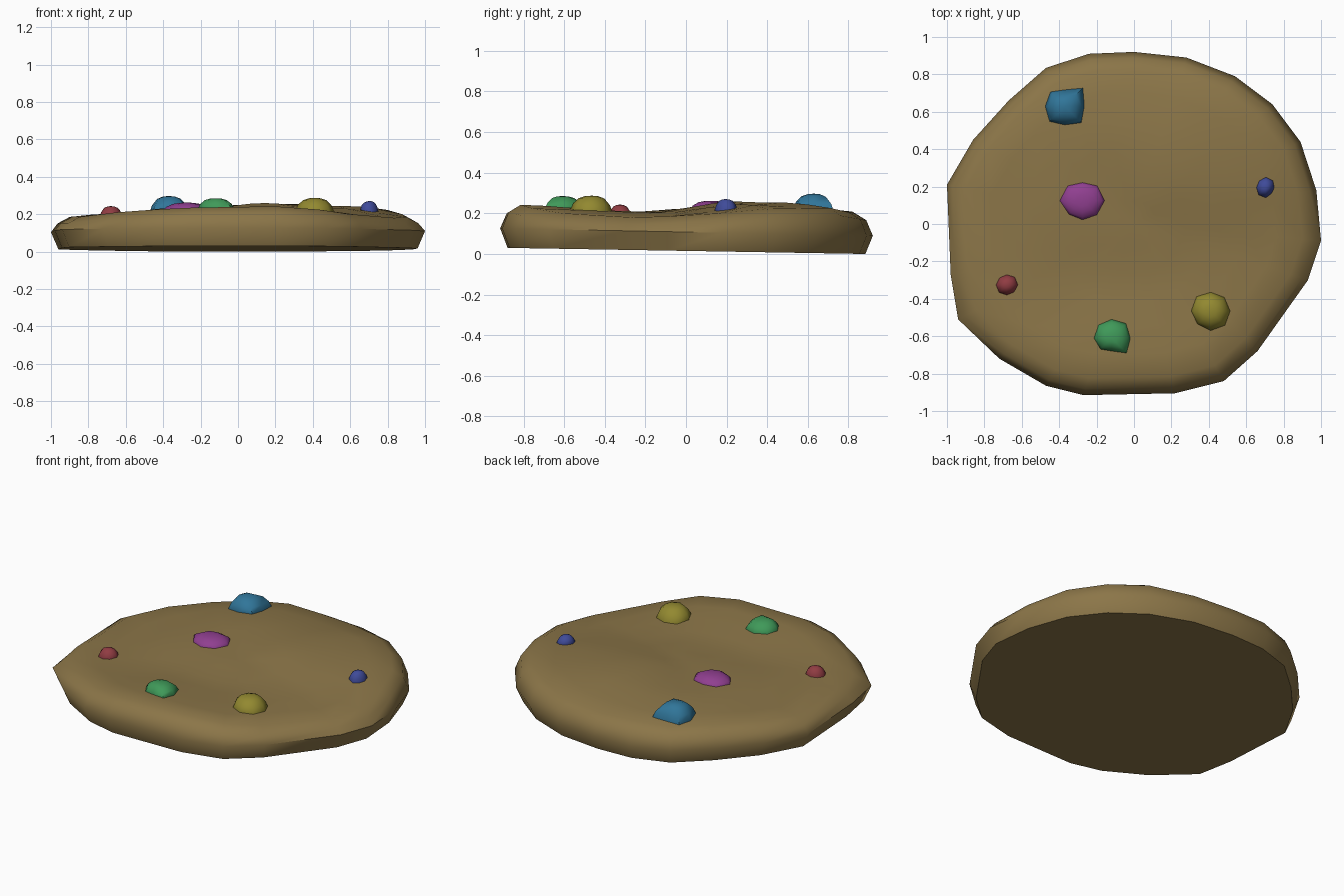
import bpy, bmesh
from math import sin, cos, pi
from mathutils import Vector

if "Cube" in bpy.data.objects:
    bpy.data.objects.remove(bpy.data.objects["Cube"])

# Irregular rim of the cookie seen from above
RIM = [(0, .92), (-.24, .91), (-.47, .835), (-.67, .66), (-.86, .45), (-1, .21), (-.98, -.27),
       (-.94, -.51), (-.72, -.72), (-.47, -.865), (-.27, -.915), (.22, -.905), (.48, -.84),
       (.66, -.68), (.93, -.30), (1, -.09), (.975, .18), (.89, .44), (.74, .64), (.54, .79), (.28, .89)]

# Sparse heights of the wavy top surface
HEIGHTS = [(-.9, .2, .185), (-.85, -.4, .185), (-.6, -.6, .21), (-.24, -.83, .235), (.1, -.82, .245),
           (.42, -.76, .225), (.6, -.6, .2), (.85, -.27, .18), (.9, -.05, .185), (.88, .2, .2),
           (.7, .55, .225), (.25, .8, .205), (0, .83, .2), (-.42, .75, .2), (-.65, .55, .2),
           (0, 0, .22), (.15, .25, .26), (.6, .3, .245), (-.3, .1, .225), (-.35, .5, .235),
           (.3, .5, .255), (.4, -.3, .2), (0, -.3, .2), (-.4, -.35, .2), (-.12, -.6, .235),
           (.4, -.5, .225), (0, .55, .25)]


def top_height(x, y):
    total = weight = 0
    for px, py, pz in HEIGHTS:
        w = 1 / ((x - px) ** 2 + (y - py) ** 2 + .004) ** 1.7
        total += w * pz
        weight += w
    return total / weight


def lofted(name, rings, tip, color, angle):
    """Skin closed rings from bottom to top and close with a tip point."""
    bm = bmesh.new()
    loops = [[bm.verts.new(p) for p in ring] for ring in rings]
    n = len(loops[0])
    bm.faces.new(loops[0][::-1])
    for a, b in zip(loops, loops[1:]):
        for i in range(n):
            j = (i + 1) % n
            bm.faces.new((a[i], a[j], b[j], b[i]))
    top = bm.verts.new(tip)
    for i in range(n):
        bm.faces.new((loops[-1][i], loops[-1][(i + 1) % n], top))
    bmesh.ops.recalc_face_normals(bm, faces=bm.faces[:])
    mesh = bpy.data.meshes.new(name)
    bm.to_mesh(mesh)
    bm.free()
    obj = bpy.data.objects.new(name, mesh)
    bpy.context.collection.objects.link(obj)
    mat = bpy.data.materials.new(name + "_color")
    mat.diffuse_color = (*color, 1)
    mat.use_nodes = True
    mat.node_tree.nodes["Principled BSDF"].inputs["Base Color"].default_value = mat.diffuse_color
    mesh.materials.append(mat)
    bpy.ops.object.select_all(action='DESELECT')
    obj.select_set(True)
    bpy.context.view_layer.objects.active = obj
    bpy.ops.object.shade_smooth_by_angle(angle=angle)
    return obj


# Cookie: flat underside, bulging side, wavy top
def rim_ring(scale, height):
    return [(x * scale, y * scale, height(x * scale, y * scale)) for x, y in RIM]


rings = [rim_ring(.96, lambda x, y: .015 - .017 * y),
         rim_ring(1, lambda x, y: .108 - .02 * y),
         rim_ring(.965, lambda x, y: top_height(x, y) - .035)]
rings += [rim_ring(s, top_height) for s in (.9, .76, .6, .44, .28, .13)]
lofted("cookie", rings, (0, 0, top_height(0, 0)), (.26, .18, .065), 1.0)

# Candy chips: name, centre, top height, colour, outline radii every 45 degrees
CHIPS = [
    ("cyan_chip", -.37, .63, .297, (.03, .18, .32), (.105, .14, .09, .11, .105, .115, .10, .125)),
    ("magenta_chip", -.275, .125, .262, (.28, .05, .28), (.12, .115, .10, .115, .125, .105, .105, .11)),
    ("green_chip", -.12, -.61, .285, (.05, .32, .10), (.10, .11, .10, .10, .095, .085, .07, .115)),
    ("yellow_chip", .41, -.465, .287, (.29, .25, .03), (.105, .105, .105, .11, .105, .10, .105, .11)),
    ("red_chip", -.68, -.325, .243, (.28, .045, .055), (.06, .06, .055, .055, .06, .06, .055, .055)),
    ("blue_chip", .705, .195, .27, (.05, .07, .32), (.047, .055, .055, .05, .05, .055, .055, .045)),
]
for name, cx, cy, top, color, radii in CHIPS:
    rings = []
    for scale, rise in ((.95, -.6), (1, 0), (.86, .45), (.6, .82), (.3, .97)):
        ring = []
        for i, r in enumerate(radii):
            a = i * pi / 4
            x, y = cx + r * scale * cos(a), cy + r * scale * sin(a)
            base = top_height(x, y) - .004
            ring.append((x, y, base + (top - base) * rise))
        rings.append(ring)
    lofted(name, rings, (cx, cy, top), color, 1.0)
